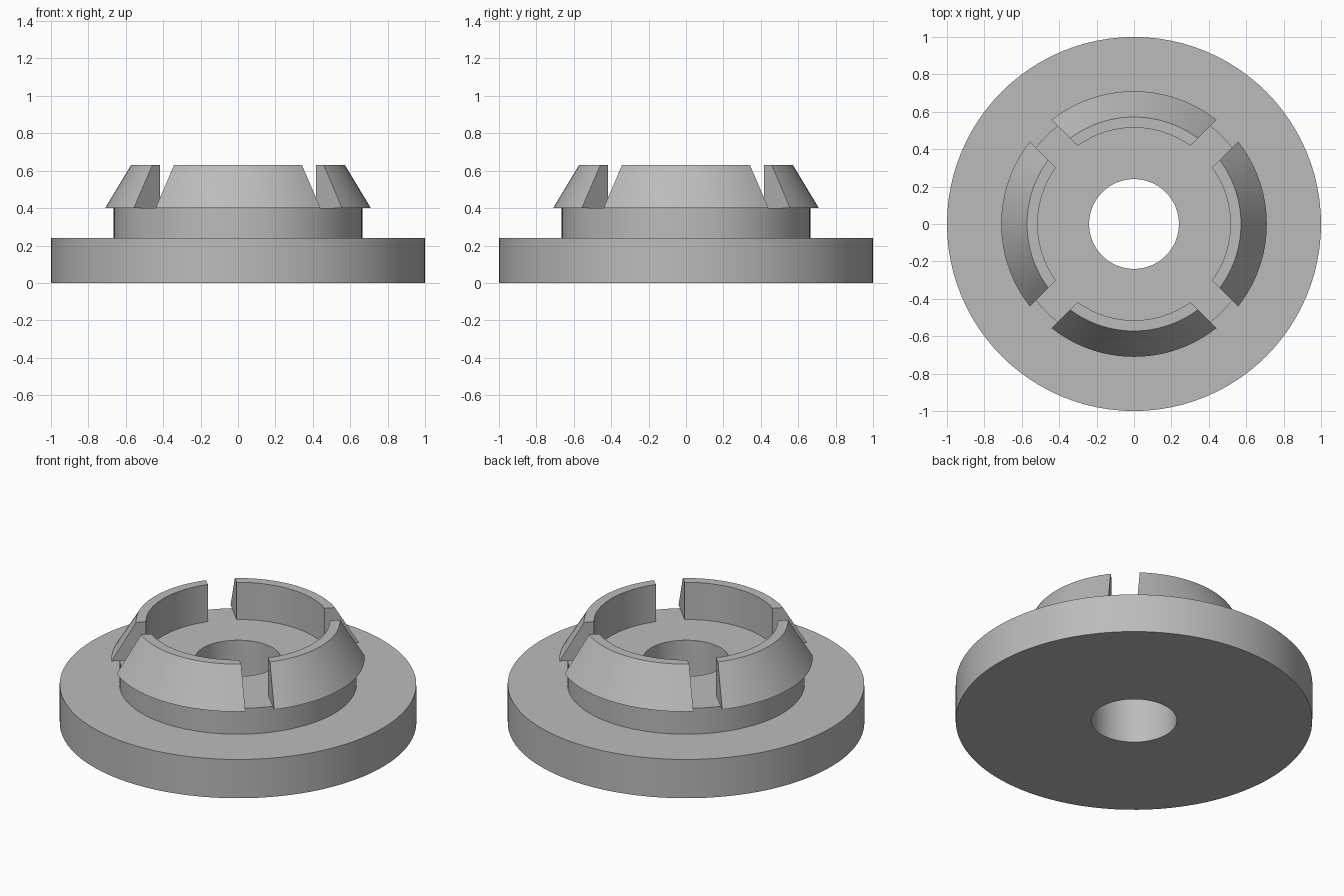
import bpy, bmesh
from math import pi, sin, cos, asin, radians

cube = bpy.data.objects.get("Cube")
if cube:
    bpy.data.objects.remove(cube, do_unlink=True)

grey = bpy.data.materials.new("plain grey")
grey.use_nodes = True
colour = (0.5, 0.5, 0.5, 1)
grey.diffuse_color = colour
grey.node_tree.nodes["Principled BSDF"].inputs["Base Color"].default_value = colour


def sweep(name, profile, steps, angle_at, closed):
    """Revolve a closed (radius, z) profile; angle_at(radius, t) gives the angle."""
    bm = bmesh.new()
    count = steps if closed else steps + 1
    rings = []
    for i in range(count):
        ring = []
        for r, z in profile:
            a = angle_at(r, i / steps)
            ring.append(bm.verts.new((r * cos(a), r * sin(a), z)))
        rings.append(ring)
    n = len(profile)
    for i in range(steps):
        a, b = rings[i], rings[(i + 1) % count]
        for j in range(n):
            k = (j + 1) % n
            bm.faces.new((a[j], b[j], b[k], a[k]))
    if not closed:
        bm.faces.new(rings[0])
        bm.faces.new(rings[-1])
    bmesh.ops.recalc_face_normals(bm, faces=bm.faces)
    mesh = bpy.data.meshes.new(name)
    bm.to_mesh(mesh)
    bm.free()
    mesh.materials.append(grey)
    obj = bpy.data.objects.new(name, mesh)
    bpy.context.collection.objects.link(obj)
    bpy.ops.object.select_all(action='DESELECT')
    obj.select_set(True)
    bpy.context.view_layer.objects.active = obj
    bpy.ops.object.shade_smooth_by_angle(angle=radians(25))
    return obj


# Wide flange with a raised collar and a through hole
bore, collar, flange_top, collar_top = 0.24, 0.665, 0.24, 0.4
base_profile = [(bore, 0), (1, 0), (1, flange_top), (collar, flange_top),
                (collar, collar_top), (bore, collar_top)]
sweep("flanged_base", base_profile, 96, lambda r, t: 2 * pi * t, True)

# Four tapered snap clips, separated by parallel-sided diagonal slots
half_slot = 0.082
clip_profile = [(0.515, collar_top), (0.71, collar_top), (0.572, 0.63), (0.515, 0.63)]
for i, side in enumerate(("left", "back", "right", "front")):
    def clip_angle(r, t, middle=i * pi / 2):
        return middle + (2 * t - 1) * (pi / 4 - asin(half_slot / r))
    sweep(side + "_snap_clip", clip_profile, 24, clip_angle, False)
